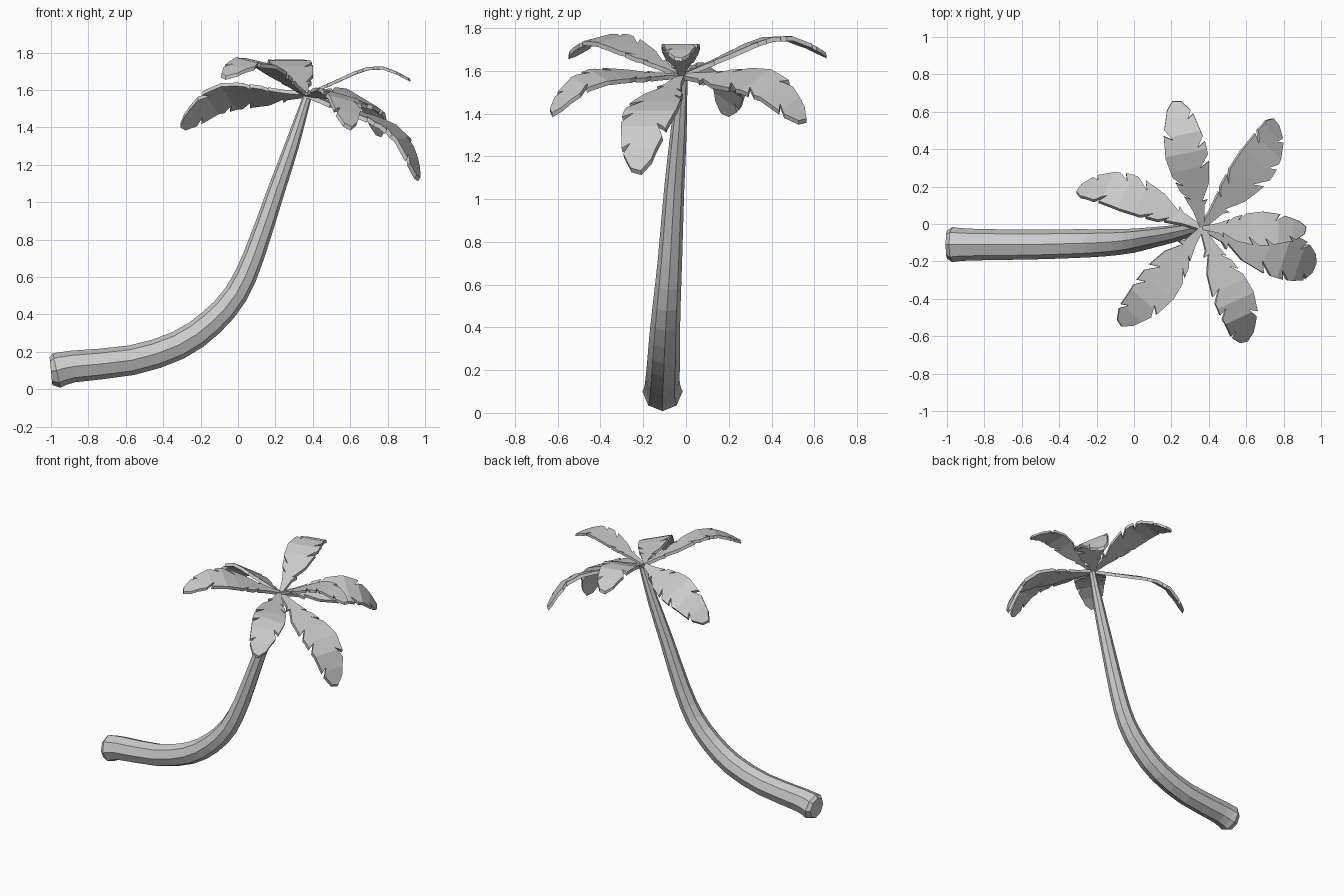
import bpy
import bmesh
from math import cos, sin, pi, radians
from mathutils import Matrix, Vector

cube = bpy.data.objects.get("Cube")
if cube:
    bpy.data.objects.remove(cube, do_unlink=True)

grey = bpy.data.materials.new("plain grey")
grey.use_nodes = True
grey.diffuse_color = (0.6, 0.6, 0.6, 1)
grey.node_tree.nodes["Principled BSDF"].inputs["Base Color"].default_value = grey.diffuse_color


def add_object(name, bm):
    bmesh.ops.recalc_face_normals(bm, faces=bm.faces[:])
    mesh = bpy.data.meshes.new(name)
    bm.to_mesh(mesh)
    bm.free()
    mesh.materials.append(grey)
    obj = bpy.data.objects.new(name, mesh)
    bpy.context.collection.objects.link(obj)
    return obj


def smooth_path(points, steps):
    """Catmull-Rom interpolation of points of any dimension."""
    pts = [Vector(p) for p in points]
    pts = [pts[0] * 2 - pts[1]] + pts + [pts[-1] * 2 - pts[-2]]
    out = []
    for a, b, c, d in zip(pts, pts[1:], pts[2:], pts[3:]):
        for i in range(steps):
            t = i / steps
            out.append(0.5 * (2 * b + (c - a) * t + (2 * a - 5 * b + 4 * c - d) * t * t
                              + (3 * b - a - 3 * c + d) * t ** 3))
    return out + [pts[-2]]


# Trunk: octagonal sweep, each station is x, y, z, radius
SIDES = 8
stations = [
    (-0.97, -0.11, 0.1, 0.094), (-0.88, -0.11, 0.122, 0.085),
    (-0.57, -0.11, 0.155, 0.08), (-0.32, -0.105, 0.235, 0.077),
    (-0.145, -0.1, 0.355, 0.072), (-0.01, -0.09, 0.51, 0.065),
    (0.085, -0.075, 0.715, 0.057), (0.2, -0.055, 1.05, 0.047),
    (0.29, -0.035, 1.31, 0.038), (0.375, -0.015, 1.58, 0.022),
]
path = [Vector((-1, -0.11, 0.097, 0.075))] + smooth_path(stations, 2)
bm = bmesh.new()
rings = []
for i, p in enumerate(path):
    tangent = (path[min(i + 1, len(path) - 1)] - path[max(i - 1, 0)]).to_3d().normalized()
    up = tangent.cross(Vector((0, -1, 0))).normalized()
    side = up.cross(tangent)
    rings.append([bm.verts.new(p.to_3d() + p.w * (up * cos(2 * pi * k / SIDES)
                                                 + side * sin(2 * pi * k / SIDES)))
                  for k in range(SIDES)])
for low, high in zip(rings, rings[1:]):
    for k in range(SIDES):
        n = (k + 1) % SIDES
        bm.faces.new((low[k], low[n], high[n], high[k]))
bm.faces.new(rings[0])
bm.faces.new(rings[-1])
add_object("trunk", bm)

# Frond: notched outline (distance from root, offset) and arch (distance, height)
left_edge = [(0, 0.012), (0.1, 0.03), (0.19, 0.06), (0.17, 0.03), (0.22, 0.075),
             (0.28, 0.09), (0.25, 0.05), (0.31, 0.1), (0.42, 0.115), (0.54, 0.1),
             (0.51, 0.055), (0.57, 0.09), (0.66, 0.055), (0.7, 0.015)]
right_edge = [(0, 0.012), (0.12, 0.035), (0.15, 0.06), (0.145, 0.03), (0.24, 0.085),
              (0.36, 0.11), (0.33, 0.055), (0.4, 0.112), (0.47, 0.11), (0.445, 0.065),
              (0.5, 0.105), (0.62, 0.08), (0.6, 0.045), (0.64, 0.07), (0.69, 0.03)]
arch = [(0, 0), (0.17, 0.043), (0.34, 0.09), (0.43, 0.106), (0.53, 0.095),
        (0.62, 0.045), (0.72, -0.03)]
THICKNESS = 0.022


def arch_height(s):
    for (a, ha), (b, hb) in zip(arch, arch[1:]):
        if s <= b:
            return ha + (hb - ha) * (s - a) / (b - a)
    return arch[-1][1]


def frond(name, azimuth, pitch, roll, size):
    bm = bmesh.new()
    outline = left_edge + [(s, -w) for s, w in reversed(right_edge)]
    bm.faces.new([bm.verts.new((s, w, 0)) for s, w in outline])
    bmesh.ops.triangulate(bm, faces=bm.faces[:])
    # Creases where the blade bends
    for s, _ in arch[1:-1]:
        bmesh.ops.bisect_plane(bm, geom=bm.verts[:] + bm.edges[:] + bm.faces[:],
                               plane_co=(s, 0, 0), plane_no=(1, 0, 0))
    for v in bm.verts:
        v.co.z = arch_height(v.co.x)
    # Thickness
    lower = bmesh.ops.extrude_face_region(bm, geom=bm.faces[:], use_keep_orig=True)
    for v in lower["geom"]:
        if isinstance(v, bmesh.types.BMVert):
            v.co.z -= THICKNESS
    turn = (Matrix.Translation((0.365, -0.02, 1.585))
            @ Matrix.Rotation(radians(azimuth), 4, "Z")
            @ Matrix.Rotation(radians(-pitch), 4, "Y")
            @ Matrix.Rotation(radians(roll), 4, "X")
            @ Matrix.Scale(size, 4))
    bm.transform(turn)
    add_object(name, bm)


# Crown: azimuth, pitch, roll and size of each frond
frond("frond_back", 102, 9, 0, 1.0)
frond("frond_left", -1, 9, 0, 0.8)
frond("frond_back_left", 55, -16, 25, 1.04)
frond("frond_drooping", -19, -34, 0, 1.12)
frond("frond_front_left", -69, -14, -15, 0.97)
frond("frond_front_right", -130, 9, -10, 0.98)
frond("frond_right", 162, -13, 33, 1.03)
